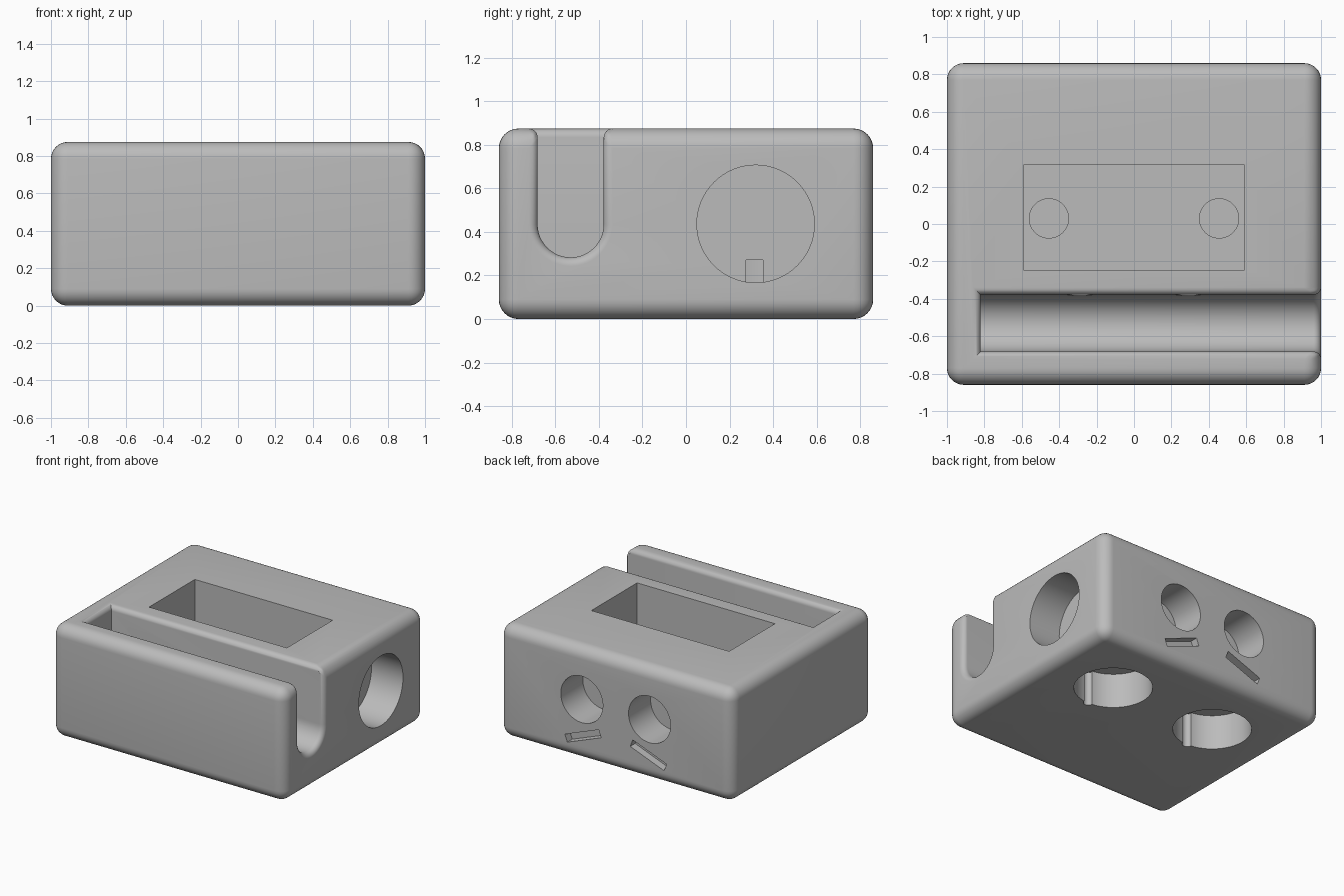
import bpy, bmesh
from math import pi, sin, cos, radians
from mathutils import Vector

old = bpy.data.objects.get("Cube")
if old:
    bpy.data.objects.remove(old, do_unlink=True)

HX, HY, H = 1.0, 0.86, 0.875
EDGE, RIM = 0.09, 0.04

grey = bpy.data.materials.new("plain grey")
grey.use_nodes = True
colour = (0.5, 0.5, 0.5, 1)
grey.diffuse_color = colour
grey.node_tree.nodes["Principled BSDF"].inputs["Base Color"].default_value = colour


def prism(name, points, vec):
    """Solid made by sweeping a flat outline along a vector."""
    bm = bmesh.new()
    face = bm.faces.new([bm.verts.new(p) for p in points])
    new = bmesh.ops.extrude_face_region(bm, geom=[face])["geom"]
    verts = [v for v in new if isinstance(v, bmesh.types.BMVert)]
    bmesh.ops.translate(bm, verts=verts, vec=Vector(vec))
    bmesh.ops.recalc_face_normals(bm, faces=bm.faces)
    mesh = bpy.data.meshes.new(name)
    bm.to_mesh(mesh)
    bm.free()
    mesh.materials.append(grey)
    ob = bpy.data.objects.new(name, mesh)
    bpy.context.collection.objects.link(ob)
    return ob


def drill(name, centre, r, axis, depth, n=64):
    """Round cutter starting just outside the surface, going inwards."""
    axis = Vector(axis)
    u = axis.orthogonal().normalized()
    w = axis.cross(u)
    start = Vector(centre) - axis * 0.02
    ring = [start + r * (cos(2 * pi * i / n) * u + sin(2 * pi * i / n) * w) for i in range(n)]
    return prism(name, ring, axis * (depth + 0.02))


def bake(ob):
    """Replace the mesh by its modified result."""
    dg = bpy.context.evaluated_depsgraph_get()
    mesh = bpy.data.meshes.new_from_object(ob.evaluated_get(dg))
    ob.modifiers.clear()
    ob.data = mesh


def cut(ob, cutter):
    m = ob.modifiers.new(cutter.name, 'BOOLEAN')
    m.operation, m.solver, m.object = 'DIFFERENCE', 'EXACT', cutter
    bake(ob)
    bpy.data.objects.remove(cutter, do_unlink=True)


# Block with a round-bottomed groove open at one end
block = prism("block", [(-HX, -HY, 0), (HX, -HY, 0), (HX, HY, 0), (-HX, HY, 0)], (0, 0, H))
GY, GZ, GR = -0.53, 0.435, 0.152
arc = [(-0.82, GY + GR * cos(a), GZ + GR * sin(a))
       for a in (pi + pi * i / 24 for i in range(25))]
groove = [(-0.82, GY - GR, 1.2)] + arc + [(-0.82, GY + GR, 1.2)]
cut(block, prism("groove", groove, (2.2, 0, 0)))

# Rounded outer edges, with a smaller rounding on the groove rim
bm = bmesh.new()
bm.from_mesh(block.data)
weight = bm.edges.layers.float.new("bevel_weight_edge")
for e in bm.edges:
    a, b = (v.co for v in e.verts)
    planes = sum(abs(a[k] - p) < 1e-4 and abs(b[k] - p) < 1e-4
                 for k, p in ((0, -HX), (0, HX), (1, -HY), (1, HY), (2, 0), (2, H)))
    if planes == 2:
        e[weight] = 1
    elif planes == 1 and e.calc_face_angle(0) > 0.1:
        e[weight] = RIM / EDGE
bm.to_mesh(block.data)
bm.free()
bevel = block.modifiers.new("rounding", 'BEVEL')
bevel.limit_method, bevel.width, bevel.segments = 'WEIGHT', EDGE, 8
bake(block)

# Rectangular pocket in the top with two round recesses in its floor
FLOOR = 0.36
cut(block, prism("pocket", [(-0.59, -0.245, FLOOR), (0.59, -0.245, FLOOR),
                            (0.59, 0.315, FLOOR), (-0.59, 0.315, FLOOR)], (0, 0, 1)))

# Large round socket in the open-groove end
cut(block, drill("side_socket", (HX, 0.32, 0.437), 0.27, (-1, 0, 0), 0.27))

for s in (-1, 1):
    cut(block, drill("floor_recess", (s * 0.455, 0.03, FLOOR), 0.105, (0, 0, -1), 0.05))
    # Bottom socket with a thin wire channel in its wall
    cut(block, drill("bottom_socket", (s * 0.455, 0.315, 0), 0.278, (0, 0, 1), 0.27))
    cut(block, drill("wire_channel", (s * 0.455, 0.04, 0), 0.035, (0, 0, 1), 0.265, 24))
    # Eye hole in the back, small hole in the groove wall
    cut(block, drill("eye_hole", (s * 0.29, HY, 0.475), 0.18, (0, -1, 0), 0.27))
    cut(block, drill("groove_hole", (s * 0.29, GY + GR, 0.475), 0.08, (0, 1, 0), 0.08, 32))
    # Slanted slot under each eye
    along = Vector((s * cos(radians(21)), 0, -sin(radians(21))))
    across = Vector((s * sin(radians(21)), 0, cos(radians(21))))
    mid = Vector((s * 0.28, HY - 0.06, 0.195))
    corners = [mid + along * i * 0.155 + across * j * 0.03
               for i, j in ((-1, -1), (1, -1), (1, 1), (-1, 1))]
    cut(block, prism("slot", corners, (0, 0.1, 0)))

bpy.ops.object.select_all(action='DESELECT')
block.select_set(True)
bpy.context.view_layer.objects.active = block
bpy.ops.object.shade_smooth_by_angle(angle=radians(30))
